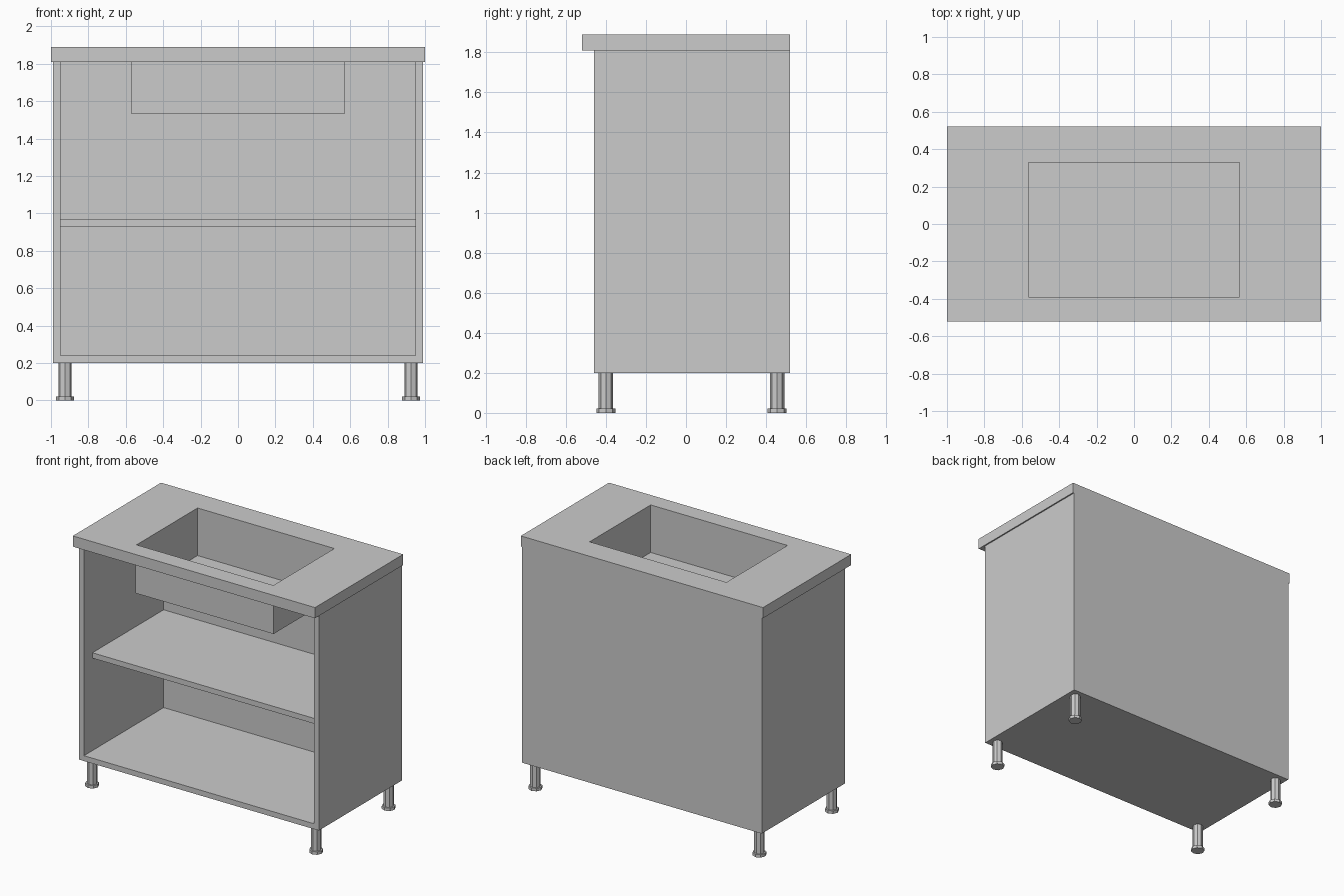
import bpy, bmesh
from mathutils import Matrix, Vector

cube = bpy.data.objects.get("Cube")
if cube:
    bpy.data.objects.remove(cube, do_unlink=True)

grey = bpy.data.materials.new("plain grey")
grey.use_nodes = True
grey.diffuse_color = (0.6, 0.6, 0.6, 1)
grey.node_tree.nodes["Principled BSDF"].inputs["Base Color"].default_value = (0.6, 0.6, 0.6, 1)


def finish(name, bm):
    mesh = bpy.data.meshes.new(name)
    bm.to_mesh(mesh)
    bm.free()
    mesh.materials.append(grey)
    obj = bpy.data.objects.new(name, mesh)
    bpy.context.collection.objects.link(obj)
    return obj


def box(name, low, high):
    low, high = Vector(low), Vector(high)
    bm = bmesh.new()
    place = Matrix.Translation((low + high) / 2) @ Matrix.Diagonal((*(high - low), 1))
    bmesh.ops.create_cube(bm, size=1, matrix=place)
    return finish(name, bm)


def cut(obj, low, high):
    cutter = box(obj.name + "_cutter", low, high)
    cutter.hide_render = True
    cutter.hide_set(True)
    cutter.display_type = 'WIRE'
    mod = obj.modifiers.new("opening", 'BOOLEAN')
    mod.operation = 'DIFFERENCE'
    mod.solver = 'EXACT'
    mod.object = cutter
    # bake the cut so that the cutter can go
    bpy.context.view_layer.update()
    graph = bpy.context.evaluated_depsgraph_get()
    obj.data = bpy.data.meshes.new_from_object(obj.evaluated_get(graph))
    obj.modifiers.clear()
    bpy.data.objects.remove(cutter, do_unlink=True)


# Cabinet body, open at the front and the top
body = box("cabinet_body", (-0.99, -0.46, 0.2), (0.99, 0.52, 1.81))
cut(body, (-0.95, -0.6, 0.24), (0.95, 0.48, 2))

# Shelf, set back from the front
box("shelf", (-0.95, -0.36, 0.93), (0.95, 0.48, 0.97))

# Countertop with the basin opening
top = box("countertop", (-1, -0.52, 1.81), (1, 0.52, 1.89))
cut(top, (-0.57, -0.395, 1.7), (0.57, 0.335, 2))

# Thin-walled basin, flush with the countertop
basin = box("basin", (-0.57, -0.395, 1.53), (0.57, 0.335, 1.89))
cut(basin, (-0.565, -0.39, 1.535), (0.565, 0.33, 2))

# Legs with wider feet
for side, x in (("right", -0.925), ("left", 0.925)):
    for end, y in (("front", -0.4), ("back", 0.455)):
        bm = bmesh.new()
        for radius, bottom, height in ((0.036, 0.02, 0.18), (0.047, 0, 0.022)):
            bmesh.ops.create_cone(
                bm, cap_ends=True, segments=8, radius1=radius, radius2=radius, depth=height,
                matrix=Matrix.Translation((x, y, bottom + height / 2)))
        finish(f"{end}_{side}_leg", bm)
